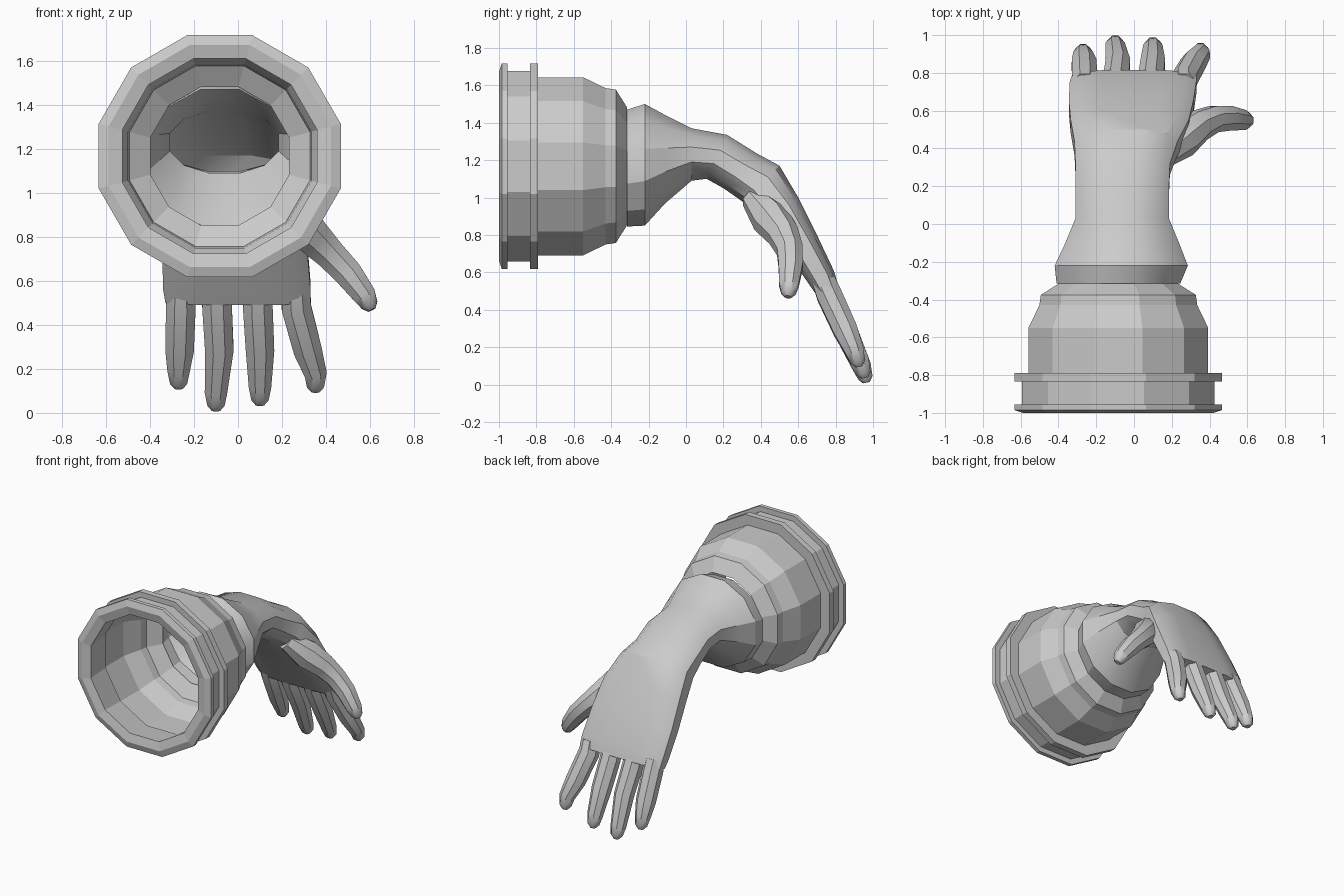
import bpy, bmesh, math
from mathutils import Vector

if "Cube" in bpy.data.objects:
    bpy.data.objects.remove(bpy.data.objects["Cube"])


def loft(name, rings, cap_start=False, cap_end=True, smooth=None):
    """Skin a list of equal-sized vertex rings."""
    bm = bmesh.new()
    loops = [[bm.verts.new(p) for p in r] for r in rings]
    n = len(loops[0])
    for a, b in zip(loops, loops[1:]):
        for i in range(n):
            j = (i + 1) % n
            bm.faces.new((a[i], a[j], b[j], b[i]))
    if cap_start:
        bm.faces.new(loops[0])
    if cap_end:
        bm.faces.new(loops[-1])
    bmesh.ops.recalc_face_normals(bm, faces=bm.faces)
    me = bpy.data.meshes.new(name)
    bm.to_mesh(me)
    bm.free()
    ob = bpy.data.objects.new(name, me)
    bpy.context.collection.objects.link(ob)
    if smooth:
        bpy.ops.object.select_all(action='DESELECT')
        ob.select_set(True)
        bpy.context.view_layer.objects.active = ob
        bpy.ops.object.shade_smooth_by_angle(angle=math.radians(smooth))
    return ob


def power(v, p):
    return math.copysign(abs(v) ** p, v)


def section(top, bottom, x0, x1, p=1.0, n=12):
    """Rounded section spanned by a top and bottom (y, z) point and an x range."""
    t, b = Vector((0, *top)), Vector((0, *bottom))
    mid = (t + b) / 2 + Vector(((x0 + x1) / 2, 0, 0))
    peak = math.cos(math.pi / n) ** p
    ring = []
    for i in range(n):
        a = 2 * math.pi * (i + 0.5) / n
        u, v = power(math.cos(a), p) / peak, power(math.sin(a), p) / peak
        ring.append(mid + Vector((u * (x1 - x0) / 2, 0, 0)) + (t - b) / 2 * v)
    return ring


def digit(name, path, radii, n=8):
    """Tapered tube with a rounded tip."""
    pts = [Vector(p) for p in path]
    rings = []
    for i, (c, r) in enumerate(zip(pts, radii)):
        d = (pts[min(i + 1, len(pts) - 1)] - pts[max(i - 1, 0)]).normalized()
        side = Vector((0, 1, 0)).cross(d).normalized()
        up = d.cross(side)
        rings.append([c + (side * math.cos(a) + up * math.sin(a)) * r
                      for a in (2 * math.pi * (k + 0.5) / n for k in range(n))])
    return loft(name, rings, True, True, 35)


# Twelve-sided cuff: (y, apothem) from the inner mouth, over both flanges, to the sleeve
CX, CZ = -0.083, 1.167
flanges = [(-0.78, 0.465), (-0.985, 0.443), (-1.0, 0.505), (-0.985, 0.55), (-0.955, 0.55),
           (-0.955, 0.51), (-0.835, 0.51), (-0.835, 0.55), (-0.79, 0.55), (-0.79, 0.476)]
body = [(-0.79, 0.476), (-0.55, 0.476), (-0.43, 0.418), (-0.375, 0.41), (-0.315, 0.315)]
for name, prof in (("cuff_flanges", flanges), ("cuff_body", body)):
    loft(name, [section((y, CZ + r), (y, CZ - r), CX - r, CX + r) for y, r in prof],
         cap_end=False)

# Sleeve, bent wrist and palm: top point, bottom point, x range, squareness
arm = [
    ((-0.315, 1.47), (-0.315, 0.845), -0.41, 0.245, 1),
    ((-0.22, 1.50), (-0.22, 0.85), -0.42, 0.285, 1),
    ((-0.10, 1.435), (-0.11, 0.97), -0.365, 0.24, 1),
    ((0.03, 1.37), (0.03, 1.09), -0.31, 0.185, 0.95),
    ((0.22, 1.335), (0.11, 1.10), -0.31, 0.185, 0.9),
    ((0.38, 1.235), (0.20, 1.05), -0.31, 0.19, 0.85),
    ((0.50, 1.17), (0.30, 0.98), -0.315, 0.23, 0.75),
    ((0.60, 1.00), (0.43, 0.86), -0.335, 0.29, 0.65),
    ((0.70, 0.80), (0.54, 0.71), -0.345, 0.315, 0.6),
    ((0.79, 0.61), (0.655, 0.54), -0.34, 0.33, 0.55),
    ((0.815, 0.53), (0.69, 0.49), -0.33, 0.33, 0.55),
]
loft("arm_and_palm", [section(*s) for s in arm], smooth=30)

# Fingers: base x, middle x, tip x, tip z, tip y
fingers = {
    "index_finger": (0.265, 0.315, 0.352, 0.09, 0.925),
    "middle_finger": (0.09, 0.10, 0.10, 0.03, 0.955),
    "ring_finger": (-0.095, -0.085, -0.10, 0.005, 0.965),
    "little_finger": (-0.26, -0.265, -0.27, 0.105, 0.92),
}
for name, (xb, xm, xt, zt, yt) in fingers.items():
    digit(name, [(xb, 0.735, 0.56), (xb, 0.765, 0.48), (xm, 0.852, 0.29),
                 (xt, yt - 0.025, zt + 0.09), (xt, yt - 0.005, zt + 0.03), (xt, yt, zt + 0.005)],
          [0.068, 0.073, 0.07, 0.055, 0.042, 0.02])

# Thumb, with its fleshy base sunk into the palm
digit("thumb", [(0.15, 0.36, 1.00), (0.25, 0.45, 0.89), (0.34, 0.52, 0.80), (0.42, 0.555, 0.72),
                (0.50, 0.56, 0.635), (0.575, 0.55, 0.535), (0.598, 0.548, 0.49),
                (0.608, 0.545, 0.468)],
      [0.07, 0.105, 0.088, 0.075, 0.07, 0.057, 0.042, 0.02])
